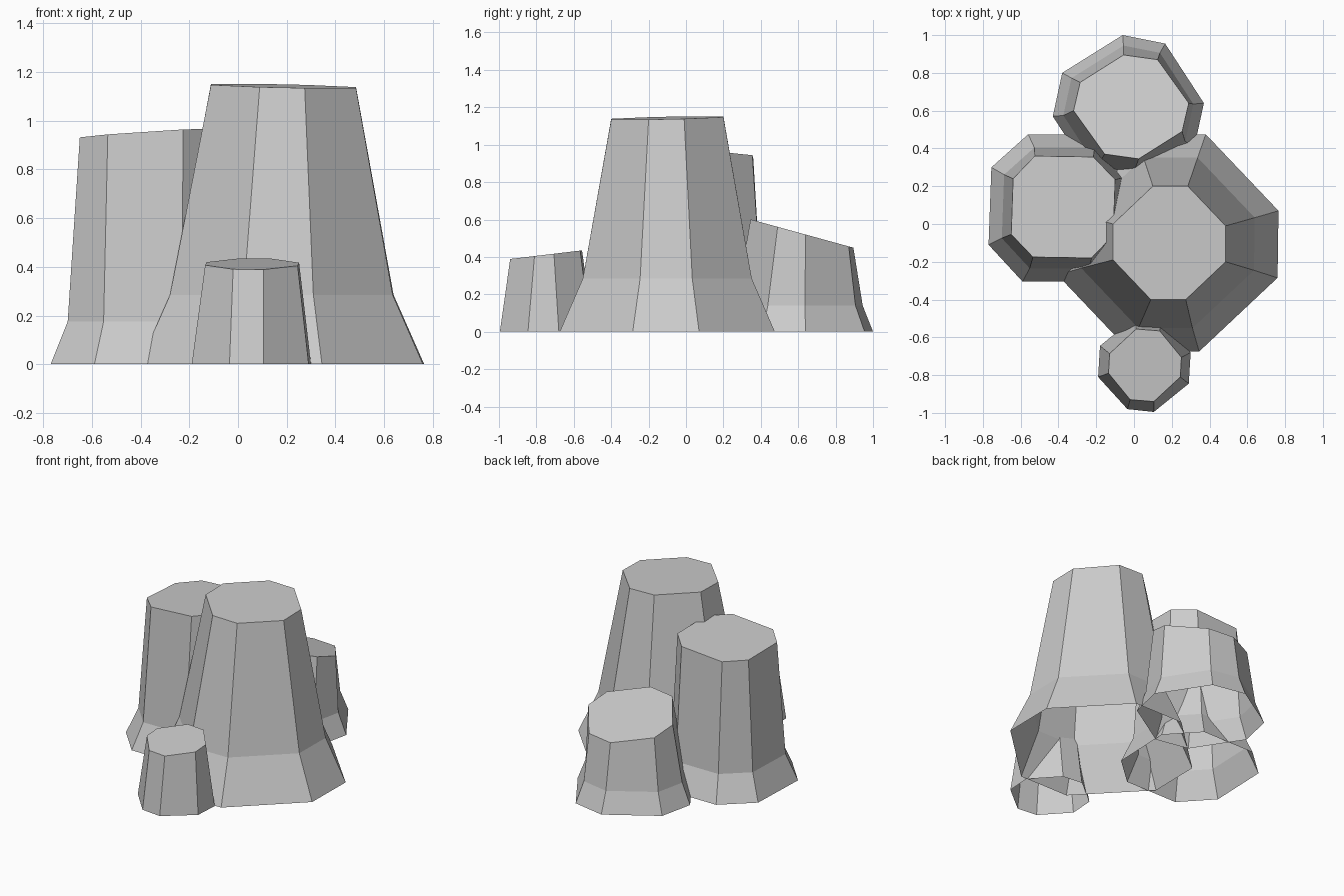
import bpy, bmesh

if "Cube" in bpy.data.objects:
    bpy.data.objects.remove(bpy.data.objects["Cube"])


def ring(centre, half):
    """Octagon outline: four corners plus their reflection through the centre."""
    cx, cy = centre
    return half + [(2 * cx - x, 2 * cy - y) for x, y in half]


def column(name, base_c, base_half, top_c, top_half, top_z, tilt, flare=None):
    """Open-bottomed octagonal stone column with optional flared foot and tilted cap."""
    base = ring(base_c, base_half)
    rings = [[(x, y, 0.0) for x, y in base]]
    if flare:
        z, k = flare
        cx, cy = base_c
        rings.append([(cx + (x - cx) * k, cy + (y - cy) * k, z) for x, y in base])
    rings.append([(x, y, top_z + tilt[0] * (x - top_c[0]) + tilt[1] * (y - top_c[1]))
                  for x, y in ring(top_c, top_half)])

    bm = bmesh.new()
    loops = [[bm.verts.new(p) for p in r] for r in rings]
    for low, high in zip(loops, loops[1:]):
        for i in range(8):
            j = (i + 1) % 8
            bm.faces.new((low[i], low[j], high[j], high[i]))
    bm.faces.new(loops[-1])
    mesh = bpy.data.meshes.new(name)
    bm.to_mesh(mesh)
    bm.free()
    bpy.context.collection.objects.link(bpy.data.objects.new(name, mesh))


# Tall main column
column("tall_column",
       (0.18, -0.10), [(0.76, -0.285), (0.765, 0.07), (0.38, 0.475), (0.015, 0.475)],
       (0.187, -0.10), [(0.485, -0.20), (0.485, -0.01), (0.285, 0.20), (0.10, 0.20)],
       1.143, (-0.022, 0.022), (0.285, 0.785))

# Left column
column("left_column",
       (-0.38, 0.085), [(-0.56, 0.475), (-0.755, 0.30), (-0.77, -0.11), (-0.59, -0.305)],
       (-0.375, 0.09), [(-0.525, 0.36), (-0.64, 0.24), (-0.65, -0.055), (-0.535, -0.175)],
       0.944, (0.065, -0.04), (0.175, 0.82))

# Back column with a steeply tilted cap
column("back_column",
       (-0.03, 0.605), [(0.37, 0.64), (0.165, 0.955), (-0.06, 1.0), (-0.38, 0.80)],
       (-0.015, 0.62), [(0.29, 0.64), (0.125, 0.87), (-0.055, 0.895), (-0.285, 0.75)],
       0.525, (0.0, -0.275), (0.14, 0.86))

# Small front column
column("small_column",
       (0.055, -0.745), [(-0.19, -0.81), (-0.035, -0.98), (0.105, -0.995), (0.29, -0.845)],
       (0.058, -0.748), [(-0.135, -0.79), (-0.02, -0.93), (0.105, -0.94), (0.245, -0.81)],
       0.412, (0.0, 0.12))
